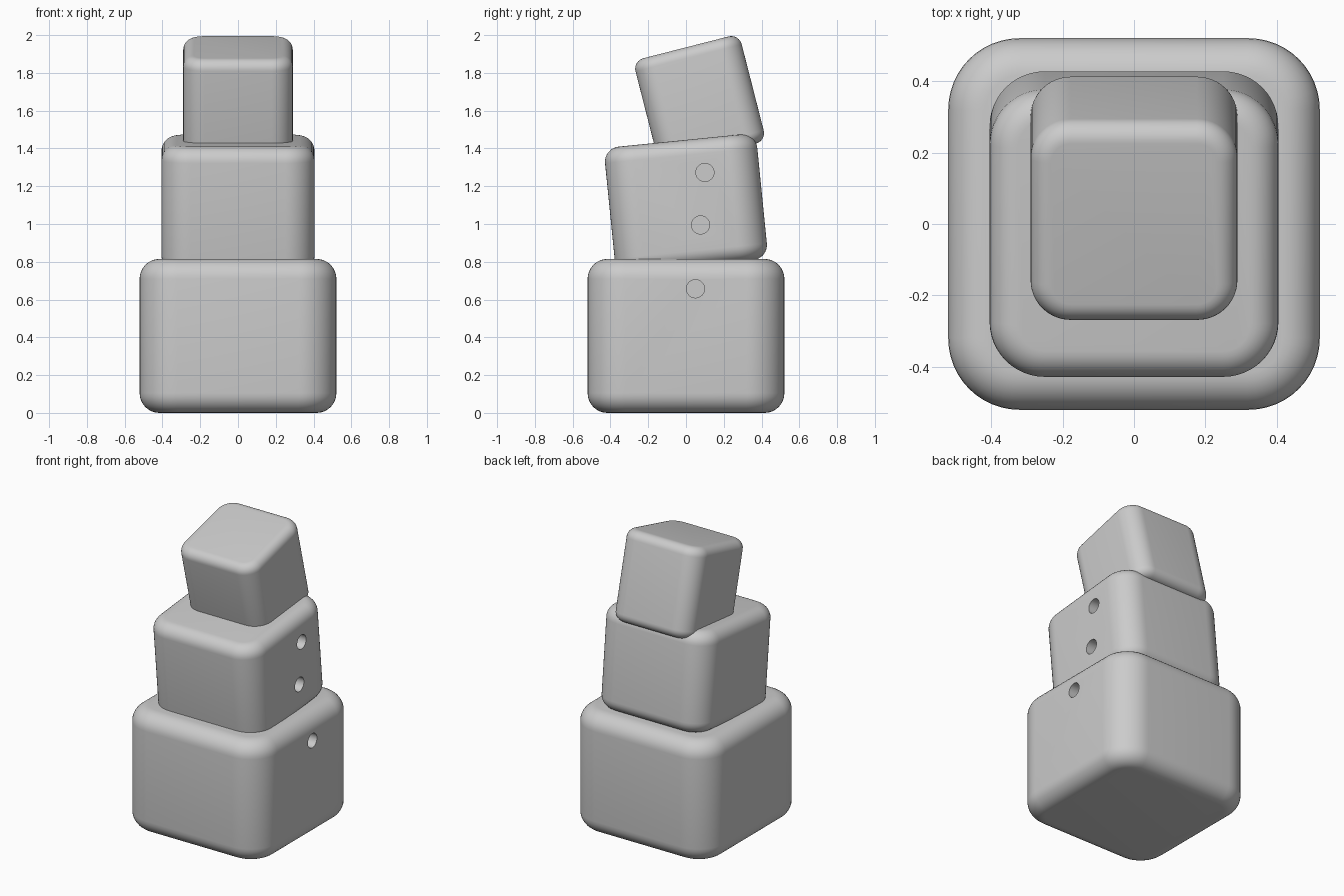
import bpy, bmesh, math
from mathutils import Matrix, Vector

if "Cube" in bpy.data.objects:
    bpy.data.objects.remove(bpy.data.objects["Cube"], do_unlink=True)

grey = bpy.data.materials.new("light_grey")
grey.use_nodes = True
colour = (0.6, 0.6, 0.6, 1)
grey.diffuse_color = colour
grey.node_tree.nodes["Principled BSDF"].inputs["Base Color"].default_value = colour


def add_object(name, bm):
    mesh = bpy.data.meshes.new(name)
    bm.to_mesh(mesh)
    bm.free()
    obj = bpy.data.objects.new(name, mesh)
    bpy.context.collection.objects.link(obj)
    mesh.materials.append(grey)
    return obj


def rounded_block(name, width, height, side_radius, rim_radius, tilt, centre):
    """Box with wide vertical corners and tighter top and bottom rims."""
    bm = bmesh.new()
    bmesh.ops.create_cube(bm, size=1)
    bmesh.ops.scale(bm, vec=(width, width, height), verts=bm.verts)
    uprights = [e for e in bm.edges
                if abs(e.verts[0].co.z - e.verts[1].co.z) > height / 2]
    bmesh.ops.bevel(bm, geom=uprights, offset=side_radius, segments=12,
                    profile=0.5, affect='EDGES')
    rims = [e for e in bm.edges
            if abs(e.verts[0].co.z - e.verts[1].co.z) < 1e-5]
    bmesh.ops.bevel(bm, geom=rims, offset=rim_radius, segments=8,
                    profile=0.5, affect='EDGES')
    bmesh.ops.transform(bm, matrix=Matrix.Translation(centre)
                        @ Matrix.Rotation(tilt, 4, 'X'), verts=bm.verts)
    return add_object(name, bm)


def drill_hole(block, x, y, z, radius=0.048, depth=0.14):
    """Cut a round blind hole into the +x side."""
    bm = bmesh.new()
    bmesh.ops.create_cone(bm, cap_ends=True, segments=32, radius1=radius,
                          radius2=radius, depth=depth * 2,
                          matrix=Matrix.Translation((x, y, z))
                          @ Matrix.Rotation(math.pi / 2, 4, 'Y'))
    cutter = add_object("hole_cutter", bm)
    cutter.hide_render = True
    cut = block.modifiers.new("hole", 'BOOLEAN')
    cut.operation = 'DIFFERENCE'
    cut.solver = 'EXACT'
    cut.object = cutter
    bpy.context.view_layer.objects.active = block
    bpy.ops.object.modifier_apply(modifier=cut.name)
    bpy.data.objects.remove(cutter, do_unlink=True)


def on_axis(tilt, across, along):
    """Centre point given in the block's own tilted axes."""
    return Matrix.Rotation(tilt, 3, 'X') @ Vector((0, across, along))


# Three stacked blocks, each leaning further forward
lean, nod = 0.1, 0.25
base = rounded_block("lower_block", 1.042, 0.815, 0.2, 0.105, 0, (0, 0, 0.4075))
body = rounded_block("middle_block", 0.81, 0.668, 0.155, 0.08, lean,
                     on_axis(lean, 0.1105, 1.104))
head = rounded_block("upper_block", 0.58, 0.585, 0.113, 0.057, nod,
                     on_axis(nod, 0.4785, 1.5825))

# Round holes up one side
drill_hole(base, 0.521, 0.05, 0.657)
drill_hole(body, 0.405, 0.077, 0.995)
drill_hole(body, 0.405, 0.10, 1.273)

for block in (base, body, head):
    bpy.ops.object.select_all(action='DESELECT')
    block.select_set(True)
    bpy.context.view_layer.objects.active = block
    bpy.ops.object.shade_smooth_by_angle(angle=math.radians(35))
